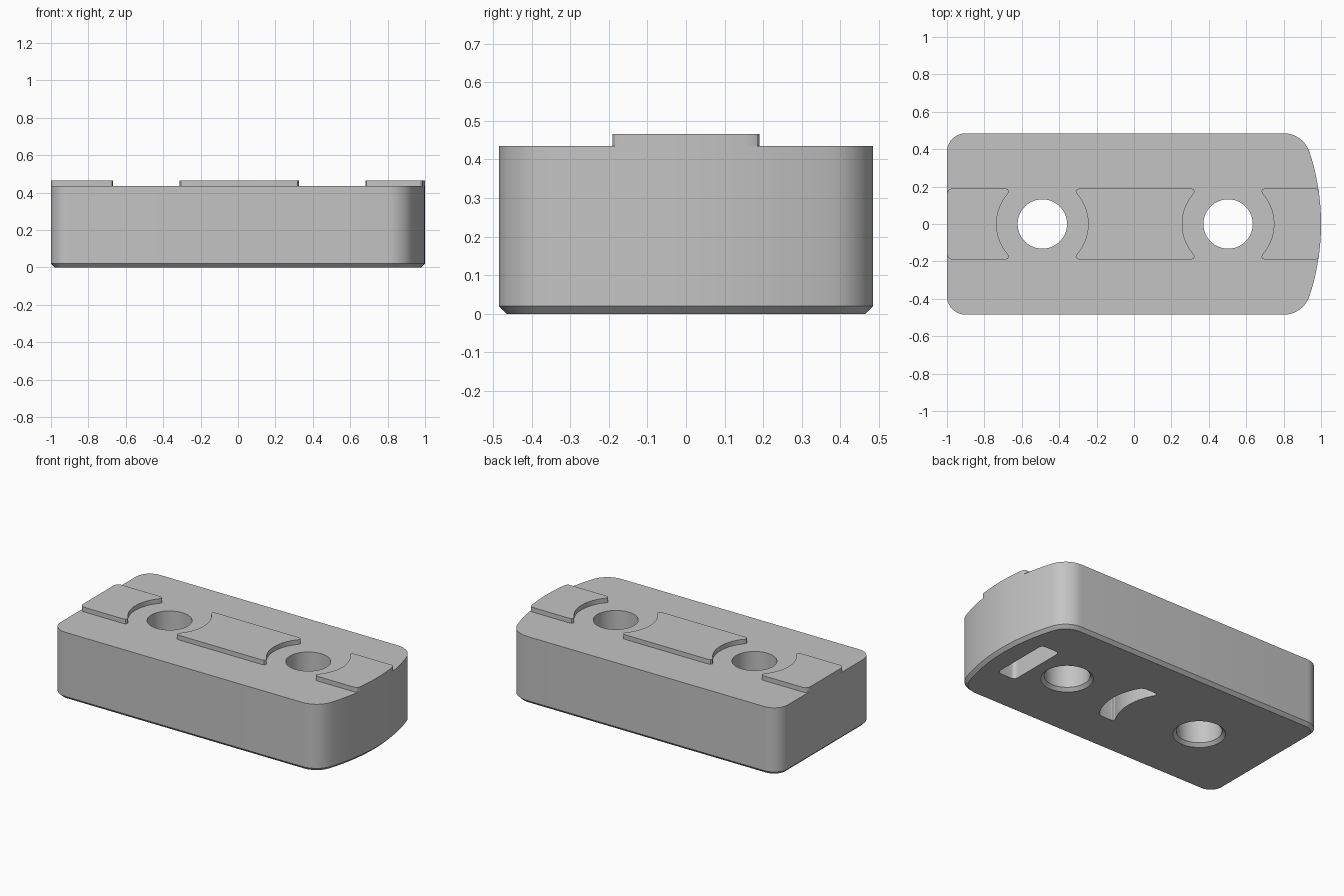
import bpy, bmesh
from math import cos, sin, radians

HOLES = (-0.49, 0.503)
TOP, RAISED, BEVEL, HALF = 0.435, 0.465, 0.02, 0.485

cube = bpy.data.objects.get("Cube")
if cube:
    bpy.data.objects.remove(cube, do_unlink=True)

grey = bpy.data.materials.new("plain grey")
grey.use_nodes = True
grey.diffuse_color = (0.55, 0.55, 0.55, 1)
grey.node_tree.nodes["Principled BSDF"].inputs["Base Color"].default_value = grey.diffuse_color


def arc(cx, cy, r, start, end, steps=10):
    angles = [radians(start + (end - start) * i / steps) for i in range(steps + 1)]
    return [(cx + r * cos(a), cy + r * sin(a)) for a in angles]


def flip_y(points):
    """Mirror a run of points across the long axis, keeping the winding."""
    return [(x, -y) for x, y in reversed(points)]


def loft(name, rings):
    """Join stacked outlines, given as (points, z), into a closed solid."""
    bm = bmesh.new()
    loops = [[bm.verts.new((x, y, z)) for x, y in pts] for pts, z in rings]
    n = len(loops[0])
    bm.faces.new(loops[0][::-1])
    bm.faces.new(loops[-1])
    for a, b in zip(loops, loops[1:]):
        for i in range(n):
            j = (i + 1) % n
            bm.faces.new((a[i], a[j], b[j], b[i]))
    bmesh.ops.recalc_face_normals(bm, faces=bm.faces)
    mesh = bpy.data.meshes.new(name)
    bm.to_mesh(mesh)
    bm.free()
    mesh.materials.append(grey)
    obj = bpy.data.objects.new(name, mesh)
    bpy.context.collection.objects.link(obj)
    return obj


def activate(obj):
    bpy.ops.object.select_all(action='DESELECT')
    obj.select_set(True)
    bpy.context.view_layer.objects.active = obj


def cut(obj, cutter):
    activate(obj)
    mod = obj.modifiers.new("cut", 'BOOLEAN')
    mod.operation, mod.solver, mod.object = 'DIFFERENCE', 'EXACT', cutter
    bpy.ops.object.modifier_apply(modifier=mod.name)
    bpy.data.objects.remove(cutter, do_unlink=True)


def smooth(obj):
    activate(obj)
    bpy.ops.object.shade_smooth_by_angle(angle=radians(30))


# Body outline: square end with rounded corners, bowed end at +x
def outline(inset):
    right = arc(-0.236, 0, 1.236 - inset, 0, 18.1, 12)
    shoulder = arc(0.8, 0.339, 0.146 - inset, 18.1, 90)[1:]
    corner = arc(-0.9, HALF - 0.1, 0.1 - inset, 90, 180)
    half = right + shoulder + corner
    return half + flip_y(half)[:-1]


body = loft("body", [(outline(BEVEL), 0), (outline(0), BEVEL), (outline(0), TOP)])

# Through holes, with a chamfer on the underside
for x in HOLES:
    rings = [(arc(x, 0, r, 0, 360, 64)[:-1], z)
             for r, z in ((0.162, -0.01), (0.132, 0.02), (0.132, 0.6))]
    cut(body, loft("hole_cutter", rings))

# Underside slots: one straight, one curved
def rounded_slot(x0, x1, y, r, bow=0):
    top = arc(x1 - r, y - r, r, 0, 90, 5) + arc(x0 + r, y - r, r, 90, 180, 5)
    steps = [-1 + i / 8 for i in range(1, 16)]
    inner = y - r
    left = [(x0, -t * inner) for t in steps]
    right = [(x1, t * inner) for t in steps]
    pts = top + left + flip_y(top) + right
    return [(px + bow * (1 - (py / y) ** 2), py) for px, py in pts]


for slot in (rounded_slot(0.73, 0.86, 0.2, 0.025),
             rounded_slot(-0.02, 0.1, 0.2, 0.025, 0.06)):
    cut(body, loft("slot_cutter", [(slot, -0.01), (slot, 0.2)]))
smooth(body)


# Raised pads: ends scooped concentric with the holes
def scoop(hole, side):
    """End of a pad on the given side of a hole, from -y to +y."""
    tip = [(0.2, 0.19), (0.185, 0.187), (0.178, 0.175)]
    curve = arc(0, 0, 0.245, 41, -41, 20)
    pts = tip + curve + flip_y(tip)
    return [(hole + side * x, y) for x, y in reversed(pts)]


flat_end = arc(-0.97, 0.16, 0.03, 90, 180, 5)
flat_end = flat_end + flip_y(flat_end)
bowed_half = arc(-0.236, 0, 1.236, 0, 8, 8) + [(0.982, 0.184), (0.972, 0.19)]
bowed_end = flip_y(bowed_half)[:-1] + bowed_half

pads = {
    "left_end_pad": bowed_end + scoop(HOLES[1], 1)[::-1],
    "middle_pad": scoop(HOLES[1], -1) + scoop(HOLES[0], 1)[::-1],
    "right_end_pad": scoop(HOLES[0], -1) + flat_end,
}
for name, pts in pads.items():
    smooth(loft(name, [(pts, TOP), (pts, RAISED)]))
